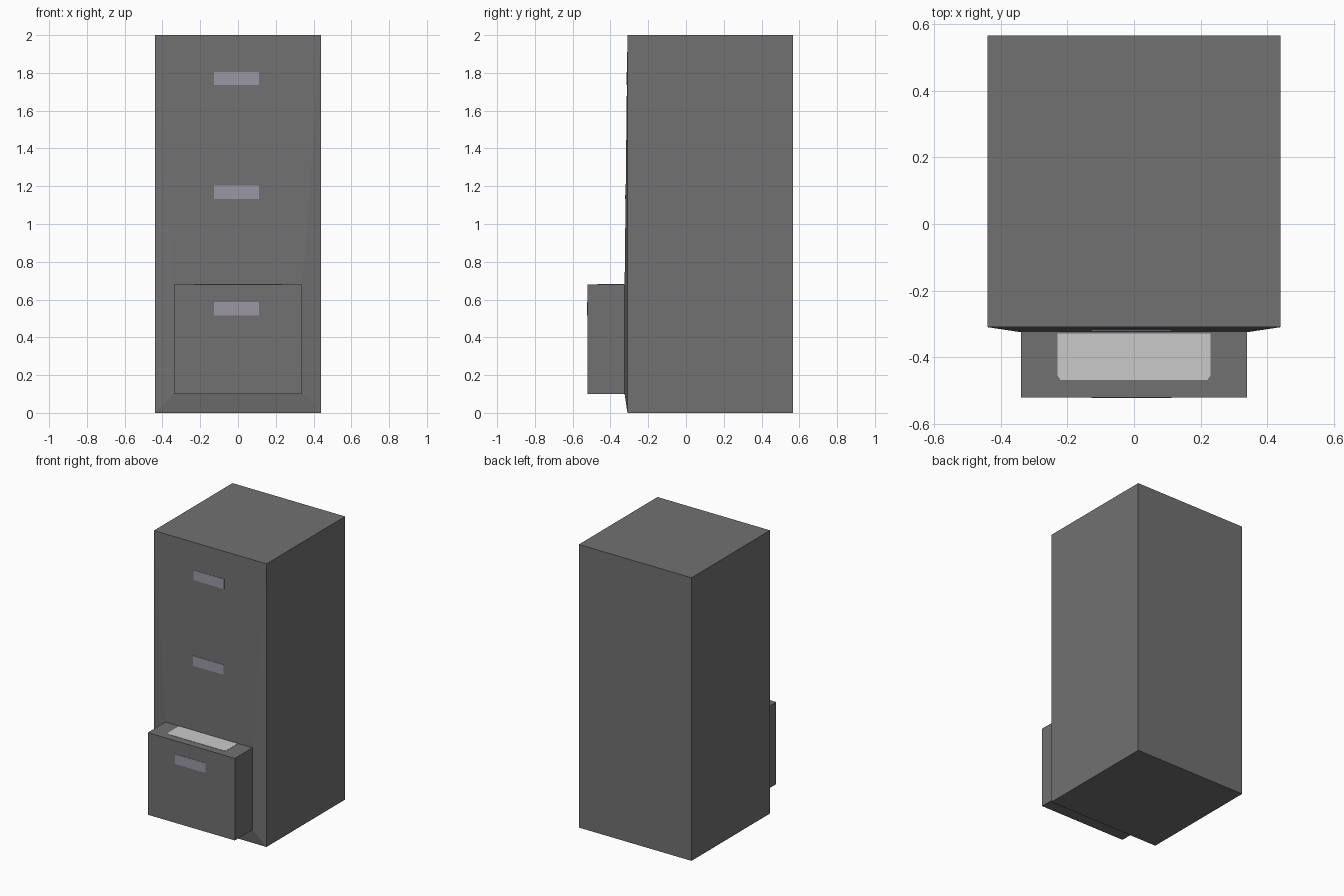
import bpy, bmesh

if "Cube" in bpy.data.objects:
    bpy.data.objects.remove(bpy.data.objects["Cube"])


def material(name, rgb):
    m = bpy.data.materials.new(name)
    m.diffuse_color = (*rgb, 1.0)
    m.use_nodes = True
    m.node_tree.nodes["Principled BSDF"].inputs["Base Color"].default_value = m.diffuse_color
    return m


GREY = material("cabinet grey", (0.165, 0.165, 0.165))
HANDLE = material("handle grey", (0.325, 0.31, 0.37))
PAPER = material("paper white", (0.59, 0.59, 0.59))


def add_object(name, bm, mat):
    bmesh.ops.recalc_face_normals(bm, faces=bm.faces)
    mesh = bpy.data.meshes.new(name)
    bm.to_mesh(mesh)
    bm.free()
    mesh.materials.append(mat)
    ob = bpy.data.objects.new(name, mesh)
    bpy.context.collection.objects.link(ob)
    return ob


def plate(name, points, offset, mat):
    """Thin plate: a flat outline extruded along offset."""
    bm = bmesh.new()
    face = bm.faces.new([bm.verts.new(p) for p in points])
    ext = bmesh.ops.extrude_face_region(bm, geom=[face])
    verts = [g for g in ext["geom"] if isinstance(g, bmesh.types.BMVert)]
    bmesh.ops.translate(bm, verts=verts, vec=offset)
    return add_object(name, bm, mat)


# Cabinet: nested rectangles lofted from the back to the pulled-out drawer
HALF_W, BACK, FRONT, RIM, DRAWER = 0.44, 0.567, -0.31, -0.325, -0.521
sections = [(BACK, HALF_W, 0.0, 2.0), (FRONT, HALF_W, 0.0, 2.0),
            (RIM, 0.34, 0.10, 0.68), (DRAWER, 0.34, 0.10, 0.68)]
bm = bmesh.new()
rings = [[bm.verts.new(p) for p in ((-w, y, lo), (w, y, lo), (w, y, hi), (-w, y, hi))]
         for y, w, lo, hi in sections]
for a, b in zip(rings, rings[1:]):
    for i in range(4):
        j = (i + 1) % 4
        bm.faces.new((a[i], a[j], b[j], b[i]))
bm.faces.new(rings[0])
bm.faces.new(rings[-1])
add_object("cabinet_with_open_drawer", bm, GREY)


# Handles: plates that follow the slightly sloping front, and the drawer face
def front_y(z):
    return FRONT + (RIM - FRONT) * (2.0 - z) / (2.0 - 0.68)


for name, lo, hi in (("top_handle", 1.735, 1.805),
                     ("middle_handle", 1.133, 1.203),
                     ("drawer_handle", 0.516, 0.586)):
    y0, y1 = (DRAWER, DRAWER) if hi < 0.68 else (front_y(lo), front_y(hi))
    plate(name, [(-0.127, y0, lo), (0.112, y0, lo), (0.112, y1, hi), (-0.127, y1, hi)],
          (0, -0.002, 0), HANDLE)

# Papers showing in the top of the open drawer, with clipped front corners
right = [(0.23, -0.329), (0.23, -0.455), (0.22, -0.469)]
outline = right + [(-x, y) for x, y in reversed(right)]
plate("papers", [(x, y, 0.68) for x, y in outline], (0, 0, 0.002), PAPER)
